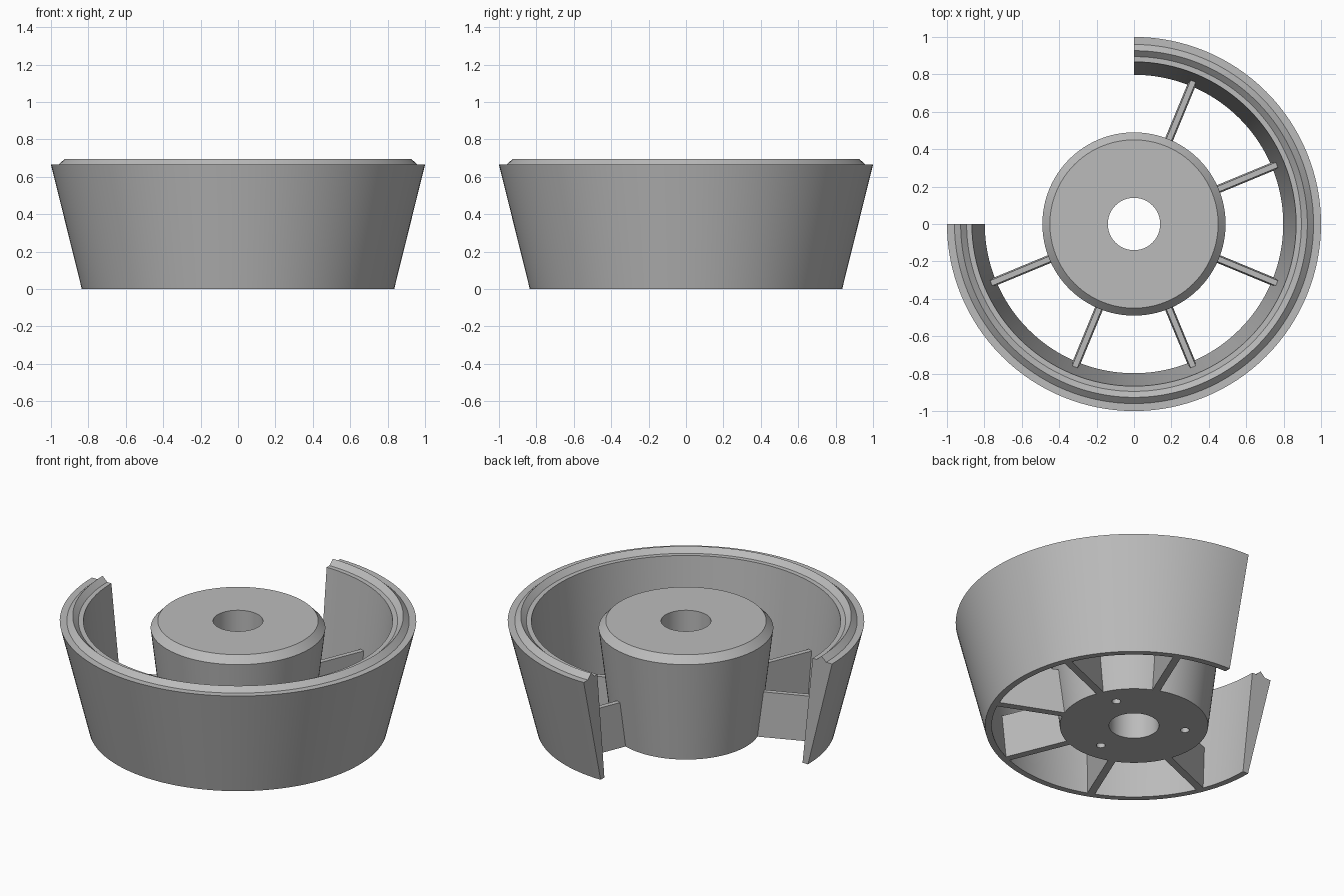
import bpy
import bmesh
from math import cos, sin, radians, tau

cube = bpy.data.objects.get("Cube")
if cube:
    bpy.data.objects.remove(cube, do_unlink=True)

# Single plain grey finish
grey = bpy.data.materials.new("plain grey")
grey.use_nodes = True
grey.diffuse_color = (0.5, 0.5, 0.5, 1)
grey.node_tree.nodes["Principled BSDF"].inputs["Base Color"].default_value = (0.5, 0.5, 0.5, 1)


def finish(name, bm):
    bmesh.ops.recalc_face_normals(bm, faces=bm.faces)
    mesh = bpy.data.meshes.new(name)
    bm.to_mesh(mesh)
    bm.free()
    mesh.materials.append(grey)
    obj = bpy.data.objects.new(name, mesh)
    bpy.context.collection.objects.link(obj)
    return obj


def smooth(obj):
    bpy.ops.object.select_all(action='DESELECT')
    obj.select_set(True)
    bpy.context.view_layer.objects.active = obj
    bpy.ops.object.shade_smooth_by_angle(angle=radians(20))


def lathe(name, profile, start, sweep, steps):
    """Turn a closed (radius, height) profile about z, capping partial turns."""
    bm = bmesh.new()
    full = sweep >= tau - 0.001
    rings = []
    for i in range(steps if full else steps + 1):
        a = start + sweep * i / steps
        rings.append([bm.verts.new((r * cos(a), r * sin(a), z)) for r, z in profile])
    n = len(profile)
    for i in range(steps):
        p, q = rings[i], rings[(i + 1) % len(rings)]
        for j in range(n):
            k = (j + 1) % n
            bm.faces.new((p[j], p[k], q[k], q[j]))
    if not full:
        bm.faces.new(rings[0])
        bm.faces.new(rings[-1])
    return finish(name, bm)


# Flared outer wall, three quarters of a turn, with a ridge on the rim
wall_profile = [(0.835, 0), (1.0, 0.665), (0.96, 0.665), (0.927, 0.695),
                (0.895, 0.665), (0.867, 0.665), (0.798, 0)]
wall = lathe("outer_wall", wall_profile, radians(180), radians(270), 96)
smooth(wall)

# Tapered hub with a chamfered top and a central bore
hub_profile = [(0.14, 0), (0.416, 0), (0.49, 0.622), (0.45, 0.665), (0.14, 0.665)]
hub = lathe("hub", hub_profile, 0, tau, 96)

# Three blind screw holes in the underside of the hub
bm = bmesh.new()
for angle in (30, 150, 270):
    a = radians(angle)
    made = bmesh.ops.create_cone(bm, cap_ends=True, segments=24,
                                 radius1=0.025, radius2=0.025, depth=0.4)
    bmesh.ops.translate(bm, verts=made["verts"], vec=(0.29 * cos(a), 0.29 * sin(a), 0))
cutter = finish("screw_hole_cutter", bm)
cut = hub.modifiers.new("screw_holes", 'BOOLEAN')
cut.object = cutter
cut.solver = 'EXACT'
bpy.context.view_layer.objects.active = hub
bpy.ops.object.modifier_apply(modifier=cut.name)
bpy.data.objects.remove(cutter, do_unlink=True)
smooth(hub)


# Drafted spokes joining hub and wall
def spoke(index, angle):
    a = radians(angle)
    bm = bmesh.new()
    bmesh.ops.create_cube(bm, size=1)
    for v in bm.verts:
        top = v.co.z > 0
        outer = v.co.x > 0
        r = (0.81 if outer else 0.41) + (0.03 if top else 0)
        side = v.co.y * (0.03 if top else 0.044)
        v.co = (r * cos(a) - side * sin(a), r * sin(a) + side * cos(a), 0.277 if top else 0)
    return finish(f"spoke_{index}", bm)


for i in range(6):
    spoke(i + 1, 202.5 + 45 * i)
